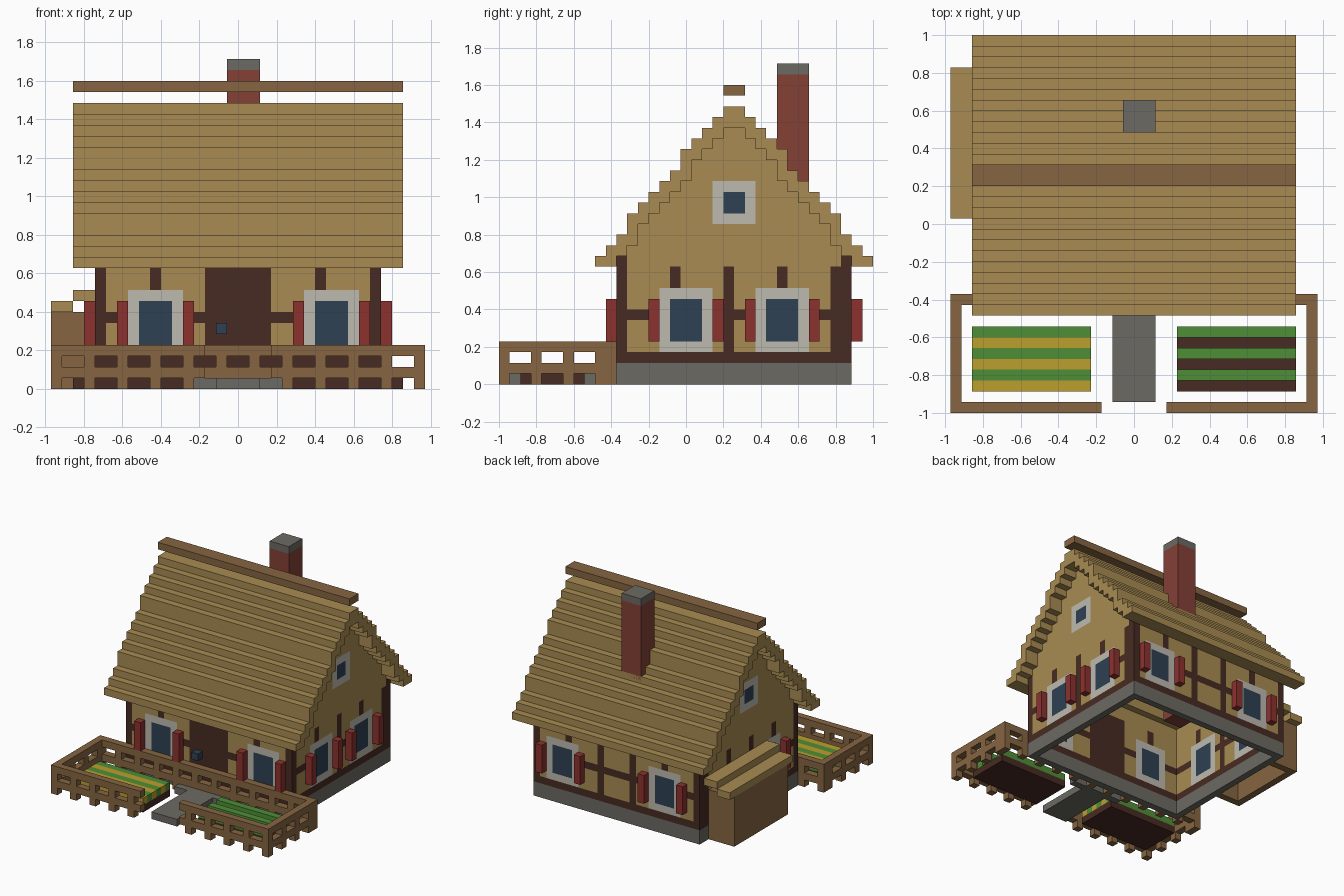
import bpy
import bmesh

UNIT = 2 / 35  # edge of one block; all sizes below are in blocks
DEPTH = 35     # y runs from 0 (front) to DEPTH (back)

if "Cube" in bpy.data.objects:
    bpy.data.objects.remove(bpy.data.objects["Cube"], do_unlink=True)


def material(name, hex_code):
    def linear(c):
        return c / 12.92 if c <= 0.04045 else ((c + 0.055) / 1.055) ** 2.4
    rgb = [linear(b / 255) for b in bytes.fromhex(hex_code)]
    mat = bpy.data.materials.new(name)
    mat.use_nodes = True
    mat.diffuse_color = (*rgb, 1)
    shader = next(n for n in mat.node_tree.nodes if n.type == "BSDF_PRINCIPLED")
    shader.inputs["Base Color"].default_value = (*rgb, 1)
    return mat


STRAW = material("straw", "A88B52")
WOOD = material("wood", "866541")
TIMBER = material("dark timber", "472B22")
RED = material("shutter red", "8C322F")
BRICK = material("brick", "844136")
STONE = material("stone", "6C6A63")
FRAME = material("window frame", "BEBAAF")
GLASS = material("glass", "2E4152")
GREEN = material("leaf green", "4E8F37")
YELLOW = material("crop yellow", "BC9F2D")


def world(p):
    return (p[0] * UNIT, (p[1] - DEPTH / 2) * UNIT, p[2] * UNIT)


def add_object(name, bm, mats):
    mesh = bpy.data.meshes.new(name)
    bm.to_mesh(mesh)
    bm.free()
    for mat in mats:
        mesh.materials.append(mat)
    obj = bpy.data.objects.new(name, mesh)
    bpy.context.scene.collection.objects.link(obj)
    return obj


def box(name, xs, ys, zs, mat):
    bm = bmesh.new()
    for v in bmesh.ops.create_cube(bm, size=1)["verts"]:
        v.co = world([r[0] if c < 0 else r[1] for c, r in zip(v.co, (xs, ys, zs))])
    return add_object(name, bm, [mat])


def panel(name, cells, place):
    """Upright sheet of coloured cells, one block thick."""
    bm = bmesh.new()
    mats, corners = [], {}
    for (u, w), mat in cells.items():
        quad = []
        for key in ((u, w), (u + 1, w), (u + 1, w + 1), (u, w + 1)):
            if key not in corners:
                corners[key] = bm.verts.new(world(place(*key)))
            quad.append(corners[key])
        if mat not in mats:
            mats.append(mat)
        bm.faces.new(quad).material_index = mats.index(mat)
    obj = add_object(name, bm, mats)
    solid = obj.modifiers.new("thickness", "SOLIDIFY")
    solid.thickness = UNIT
    solid.offset = 0


def across(y):
    return lambda u, w: (u, y + 0.5, w)


def along(x):
    return lambda u, w: (x + 0.5, u, w)


# Stepped thatched roof: top height of each course from eave to ridge
tops = [12, 13, 14, 16, 17, 18, 19, 20, 22, 23, 24, 25, 26]
bottoms = [11] + [t - 1 for t in tops[:-1]]
EAVE, RIDGE = 9, 22
under = {}
for i, b in enumerate(bottoms):
    under[EAVE + i] = under[2 * RIDGE - 1 - EAVE - i] = b


def stair(heights):
    half = [(EAVE + i + s, h) for i, h in enumerate(heights) for s in (0, 1)]
    full = half + [(2 * RIDGE - y, h) for y, h in reversed(half)]
    line = []
    for k, p in enumerate(full):
        flat = 0 < k < len(full) - 1 and full[k - 1][1] == p[1] == full[k + 1][1]
        if not flat:
            line.append(p)
    return line


bm = bmesh.new()
outline = stair(tops) + stair(bottoms)[::-1]
face = bm.faces.new([bm.verts.new(world((-15, y, z))) for y, z in outline])
far = bm.faces.new([bm.verts.new(world((15, y, z))) for y, z in reversed(outline)])
near_ring, far_ring = list(face.verts), list(far.verts)[::-1]
for k in range(len(outline)):
    bm.faces.new((near_ring[k - 1], far_ring[k - 1], far_ring[k], near_ring[k]))
bmesh.ops.recalc_face_normals(bm, faces=bm.faces)
add_object("thatched_roof", bm, [STRAW])
box("ridge_beam", (-15, 15), (21, 23), (27, 28), WOOD)

# Chimney
box("chimney", (-1, 2), (26, 29), (3, 29), BRICK)
box("chimney_cap", (-1, 2), (26, 29), (29, 30), STONE)

# Stone foundation ring
for side, y in (("front", 11), ("back", 32)):
    box(side + "_foundation", (-13, 13), (y, y + 1), (0, 2), STONE)
for side, x in (("right", -13), ("left", 12)):
    box(side + "_foundation", (x, x + 1), (12, 32), (0, 2), STONE)


# Half-timbered walls with flush windows
def wall_colour(u, w, first, windows):
    for g in windows:
        if g - 1 <= u < g + 4 and 3 <= w < 9:
            return GLASS if g <= u < g + 3 and 4 <= w < 8 else FRAME
    stud = (u - first) % 5 == 0 and w < 11
    return TIMBER if stud or w in (2, 6) else STRAW


LONG_WINDOWS, SIDE_WINDOWS = (-9, 7), (16, 25)
for side, y in (("front", 11), ("back", 32)):
    cells = {}
    for u in range(-13, 13):
        for w in range(2, 12):
            door = side == "front" and -3 <= u < 3 and w < 11
            corner = u in (-13, 12)
            cells[u, w] = TIMBER if door or corner else wall_colour(u, w, -13, LONG_WINDOWS)
    panel(side + "_wall", cells, across(y))

for side, x in (("right", -13), ("left", 12)):
    cells = {}
    for u in range(12, 32):
        for w in range(2, under[u]):
            mat = wall_colour(u, w, 11, SIDE_WINDOWS)
            if 20 <= u < 24 and 15 <= w < 19:  # gable window
                mat = GLASS if 21 <= u < 23 and 16 <= w < 18 else FRAME
            cells[u, w] = mat
    panel(side + "_gable_wall", cells, along(x))

# Shutters either side of every window, and the door handle
for offset in (-2, 4):
    for g in LONG_WINDOWS:
        for side, y in (("front", 10), ("back", 33)):
            box(side + "_shutter", (g + offset, g + offset + 1), (y, y + 1), (4, 8), RED)
    for g in SIDE_WINDOWS:
        for side, x in (("right", -14), ("left", 13)):
            box(side + "_shutter", (x, x + 1), (g + offset, g + offset + 1), (4, 8), RED)
box("door_handle", (-2, -1), (10, 11), (5, 6), GLASS)

# Lean-to shed
box("shed_outer_wall", (-17, -16), (19, 31), (0, 7), WOOD)
for y in (19, 30):
    box("shed_end_wall", (-16, -13), (y, y + 1), (0, 7), WOOD)
box("shed_lower_roof", (-17, -15), (18, 32), (7, 8), STRAW)
box("shed_upper_roof", (-15, -13), (18, 32), (8, 9), STRAW)


# Garden fence: two rails with a post every third block
def fence(name, span, first, place):
    cells = {(u, w): WOOD for u in span for w in range(4)
             if w in (1, 3) or (u - first) % 3 == 0}
    panel(name, cells, place)


fence("front_fence_right", range(-17, -3), -17, across(0))
fence("front_fence_left", range(3, 17), -17, across(0))
fence("house_fence", range(-17, 17), -17, across(10))
fence("side_fence_right", range(1, 10), 0, along(-17))
fence("side_fence_left", range(1, 10), 0, along(16))

# Path, doorstep and planted beds
box("path", (-2, 2), (1, 9), (0, 1), STONE)
box("doorstep", (-4, 4), (9, 10), (0, 1), STONE)
for side, xs in (("right", (-15, -4)), ("left", (4, 15))):
    box(side + "_bed_soil", xs, (2, 8), (0, 1), TIMBER)
    for row in range(2, 8):
        if row % 2:
            box(side + "_leaf_row", xs, (row, row + 1), (1, 2), GREEN)
        elif side == "right":
            box("crop_row", xs, (row, row + 1), (1, 2), YELLOW)
